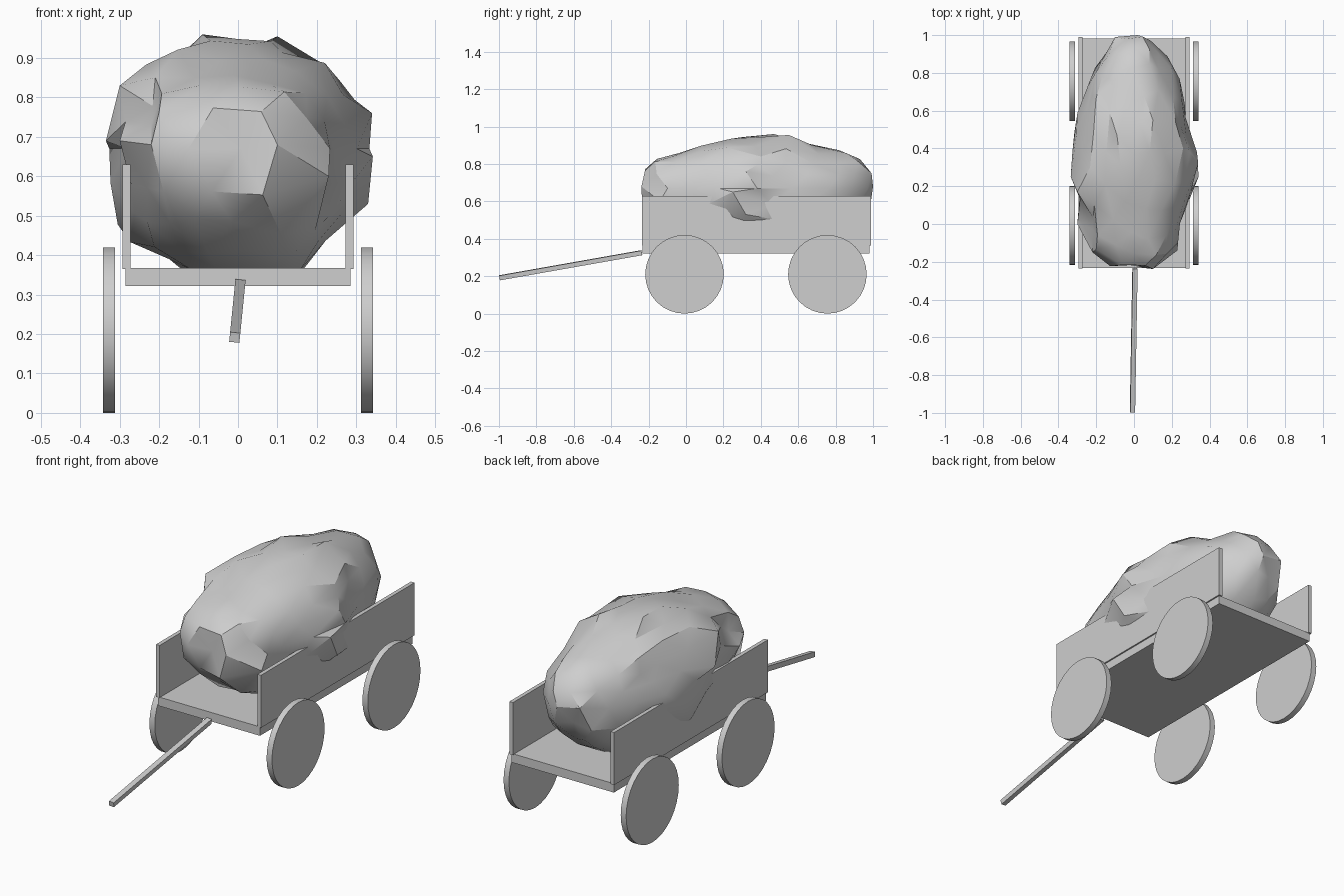
import bpy, bmesh, math, random
from mathutils import Vector

random.seed(11)
cube = bpy.data.objects.get("Cube")
if cube:
    bpy.data.objects.remove(cube, do_unlink=True)

SHADE = (0.62, 0.62, 0.62, 1)
grey = bpy.data.materials.new("plain grey")
grey.use_nodes = True
grey.diffuse_color = SHADE
grey.node_tree.nodes["Principled BSDF"].inputs["Base Color"].default_value = SHADE


def finish(obj, name, angle=None):
    obj.name = obj.data.name = name
    obj.data.materials.append(grey)
    if angle:
        bpy.ops.object.select_all(action="DESELECT")
        obj.select_set(True)
        bpy.context.view_layer.objects.active = obj
        bpy.ops.object.shade_smooth_by_angle(angle=math.radians(angle))
    return obj


def box(name, low, high):
    low, high = Vector(low), Vector(high)
    bpy.ops.mesh.primitive_cube_add(size=1, location=(low + high) / 2)
    obj = bpy.context.object
    for v in obj.data.vertices:
        v.co *= high - low
    return finish(obj, name)


def lerp_profile(points, y):
    for (a, p), (b, q) in zip(points, points[1:]):
        if y <= b:
            return p + (q - p) * max(0, y - a) / (b - a)
    return points[-1][1]


# Wagon bed and side boards
box("wagon_bed", (-0.285, -0.232, 0.322), (0.285, 0.982, 0.367))
for side, s in (("left", 1), ("right", -1)):
    box(side + "_board", (s * 0.2825 - 0.01, -0.235, 0.365), (s * 0.2825 + 0.01, 0.99, 0.63))

    # Disc wheels
    for end, y in (("front", -0.008), ("rear", 0.756)):
        bpy.ops.mesh.primitive_cylinder_add(
            vertices=32, radius=0.21, depth=0.03,
            location=(s * 0.327, y, 0.21), rotation=(0, math.pi / 2, 0))
        finish(bpy.context.object, f"{end}_{side}_wheel", 30)

# Sloping pull bar, slightly rolled
start, stop = Vector((-0.003, -0.997, 0.191)), Vector((0, -0.236, 0.326))
axis = stop - start
bpy.ops.mesh.primitive_cube_add(size=1, location=(start + stop) / 2)
bar = bpy.context.object
for v in bar.data.vertices:
    v.co *= Vector((0.026, axis.length, 0.025))
bar.rotation_euler = (math.asin(axis.z / axis.length), 0.1, 0)
finish(bar, "pull_bar")

# Lumpy load: a rough ball pulled onto length profiles
top = [(-0.24, 0.70), (-0.22, 0.77), (-0.17, 0.83), (0, 0.87), (0.2, 0.94),
       (0.48, 0.95), (0.7, 0.90), (0.9, 0.84), (0.96, 0.79), (1, 0.70)]
bottom = [(-0.24, 0.64), (-0.2, 0.51), (-0.1, 0.42), (0.1, 0.36), (0.4, 0.34),
          (0.7, 0.36), (0.9, 0.46), (1, 0.64)]
width = [(-0.24, 0.08), (-0.16, 0.21), (0, 0.255), (0.15, 0.3), (0.35, 0.33),
         (0.57, 0.3), (0.75, 0.25), (0.9, 0.165), (1, 0.06)]
MIDDLE = 0.67
bm = bmesh.new()
bmesh.ops.create_icosphere(bm, subdivisions=3, radius=1)
for v in bm.verts:
    x, y, z = v.co
    y = 0.38 + 0.62 * y
    reach = math.hypot(x, z)
    k = 0
    if reach > 0.05:
        # rounder above, squarer below, with random lumps
        x, z = x / reach, z / reach
        n = 2.15 if z > 0 else 2.5
        k = (abs(x) ** n + abs(z) ** n) ** (-1 / n) * random.uniform(0.92, 1.05)
    limit = lerp_profile(top if z > 0 else bottom, y)
    v.co = (x * k * lerp_profile(width, y) + random.uniform(-0.01, 0.01),
            y + random.uniform(-0.025, 0.025),
            MIDDLE + abs(z) * k * (limit - MIDDLE))
# keep the lumps inside the full size of the load
lowest, highest = Vector((-0.335, -0.238, 0.335)), Vector((0.342, 1, 0.96))
for v in bm.verts:
    v.co = [max(a, min(b, c)) for a, b, c in zip(lowest, highest, v.co)]

# Pull single points out into the marked corners of the load
corners = [(-0.30, 0.17, 0.83), (-0.30, 0.0, 0.69), (-0.335, 0.25, 0.69),
           (-0.305, 0.39, 0.478), (0.34, 0.32, 0.76), (0.342, 0.25, 0.65),
           (0.33, 0.32, 0.53), (0.10, 0.55, 0.955), (-0.09, 0.47, 0.96),
           (0.23, -0.14, 0.6), (-0.22, -0.15, 0.68), (0.02, 1.0, 0.68),
           (-0.1, 0.99, 0.7), (0.1, -0.238, 0.68), (0.26, 0.4, 0.84)]
for corner in map(Vector, corners):
    nearest = min(bm.verts, key=lambda v: (v.co - corner).length)
    nearest.co = corner
bmesh.ops.recalc_face_normals(bm, faces=bm.faces)
mesh = bpy.data.meshes.new("lumpy_load")
bm.to_mesh(mesh)
bm.free()
load = bpy.data.objects.new("lumpy_load", mesh)
bpy.context.collection.objects.link(load)
finish(load, "lumpy_load", 32)
